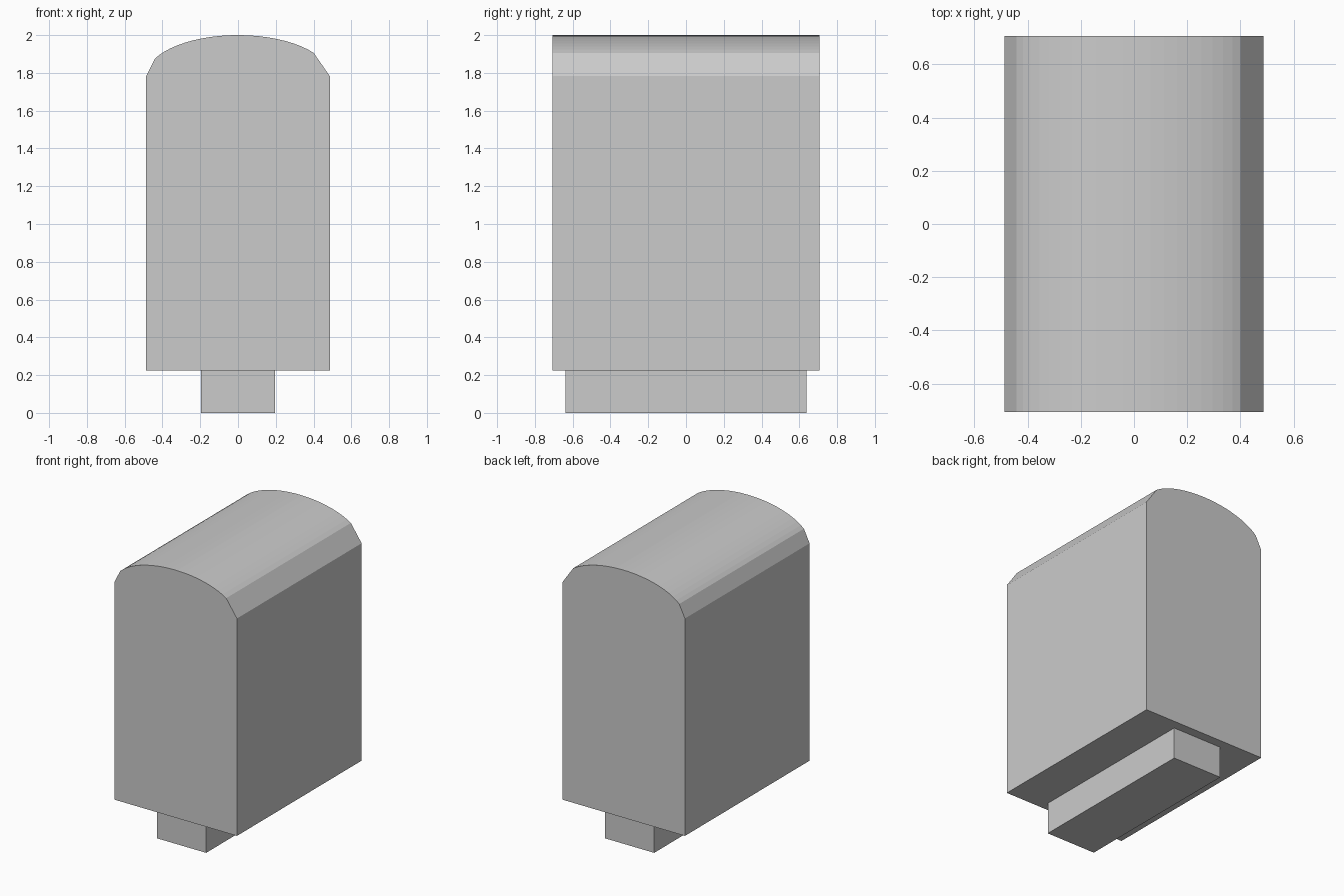
import bpy, bmesh, math

if "Cube" in bpy.data.objects:
    bpy.data.objects.remove(bpy.data.objects["Cube"])

HALF_W, HALF_D = 0.486, 0.706
Z_FLOOR, Z_SPRING, RISE = 0.225, 1.783, 0.217


def extrude_profile(name, profile, half_depth):
    """Extrude an x-z outline along y, centred on y = 0."""
    bm = bmesh.new()
    face = bm.faces.new([bm.verts.new((x, -half_depth, z)) for x, z in profile])
    ext = bmesh.ops.extrude_face_region(bm, geom=[face])
    verts = [v for v in ext["geom"] if isinstance(v, bmesh.types.BMVert)]
    bmesh.ops.translate(bm, verts=verts, vec=(0, 2 * half_depth, 0))
    bmesh.ops.recalc_face_normals(bm, faces=bm.faces)
    mesh = bpy.data.meshes.new(name)
    bm.to_mesh(mesh)
    bm.free()
    obj = bpy.data.objects.new(name, mesh)
    bpy.context.collection.objects.link(obj)
    return obj


# Body with elliptical roof; the chamfer is wider on the right than on the left
start, end, steps = math.radians(34.5), math.radians(155), 20
angles = [start + (end - start) * i / steps for i in range(steps + 1)]
roof = [(HALF_W * math.cos(a), Z_SPRING + RISE * math.sin(a)) for a in angles]
outline = [(-HALF_W, Z_FLOOR), (HALF_W, Z_FLOOR), (HALF_W, Z_SPRING)]
outline += roof + [(-HALF_W, Z_SPRING)]
extrude_profile("body", outline, HALF_D)

# Narrow plinth under the body
w = 0.195
extrude_profile("base_plinth", [(-w, 0), (w, 0), (w, Z_FLOOR), (-w, Z_FLOOR)], 0.639)
